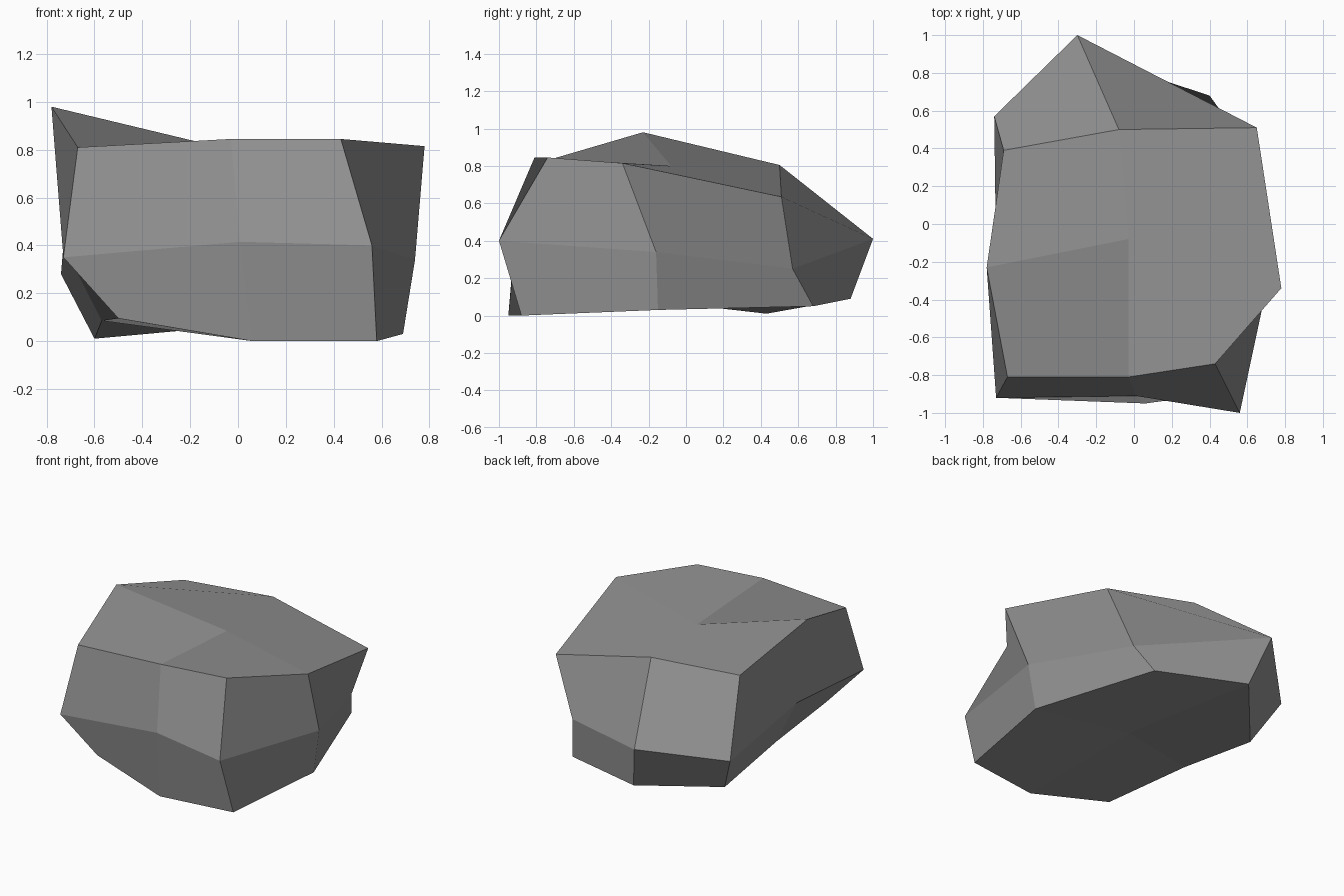
import bpy, bmesh

if "Cube" in bpy.data.objects:
    bpy.data.objects.remove(bpy.data.objects["Cube"])

# Boulder: a cube cut once per axis (3 x 3 x 3 lattice, hollow) pulled into an irregular stone.
# Each layer lists rows front -> back, each row left -> right.
LAYERS = [
    # base
    [[(-.50, -.84, .095), (.06, -.95, .0), (.58, -.88, .0)],
     [(-.57, -.18, .085), (0, -.05, .065), (.69, -.15, .03)],
     [(-.60, .43, .01), (-.21, .88, .09), (.40, .68, .05)]],
    # waist
    [[(-.73, -.92, .35), (.01, -.91, .415), (.56, -1.0, .40)],
     [(-.73, -.18, .40), None, (.74, -.16, .34)],
     [(-.74, .57, .28), (-.30, 1.0, .41), (.48, .57, .25)]],
    # crown
    [[(-.67, -.81, .81), (-.03, -.81, .845), (.43, -.74, .845)],
     [(-.78, -.23, .98), (-.03, -.08, .80), (.78, -.34, .815)],
     [(-.69, .39, .80), (-.08, .50, .805), (.65, .51, .635)]],
]

bm = bmesh.new()
v = {}
for k, layer in enumerate(LAYERS):
    for j, row in enumerate(layer):
        for i, co in enumerate(row):
            if co:
                v[i, j, k] = bm.verts.new(co)

# Four quads on each of the six sides
for axis in range(3):
    for side in (0, 2):
        for s in range(2):
            for t in range(2):
                quad = []
                for ds, dt in ((0, 0), (1, 0), (1, 1), (0, 1)):
                    key = [s + ds, t + dt]
                    key.insert(axis, side)
                    quad.append(v[tuple(key)])
                # The first corner sets the fold of the slightly bent quad
                if (axis == 0) == (side == 2):
                    quad = quad[1:] + quad[:1]
                # Wind outward
                if (axis == 1) == (side == 2):
                    quad = [quad[0], quad[3], quad[2], quad[1]]
                bm.faces.new(quad)

bm.normal_update()
mesh = bpy.data.meshes.new("boulder")
bm.to_mesh(mesh)
bm.free()

# Stone colour
stone = bpy.data.materials.new("stone_grey")
stone.diffuse_color = (.28, .28, .28, 1)
stone.use_nodes = True
stone.node_tree.nodes["Principled BSDF"].inputs["Base Color"].default_value = stone.diffuse_color
mesh.materials.append(stone)

boulder = bpy.data.objects.new("boulder", mesh)
bpy.context.collection.objects.link(boulder)
